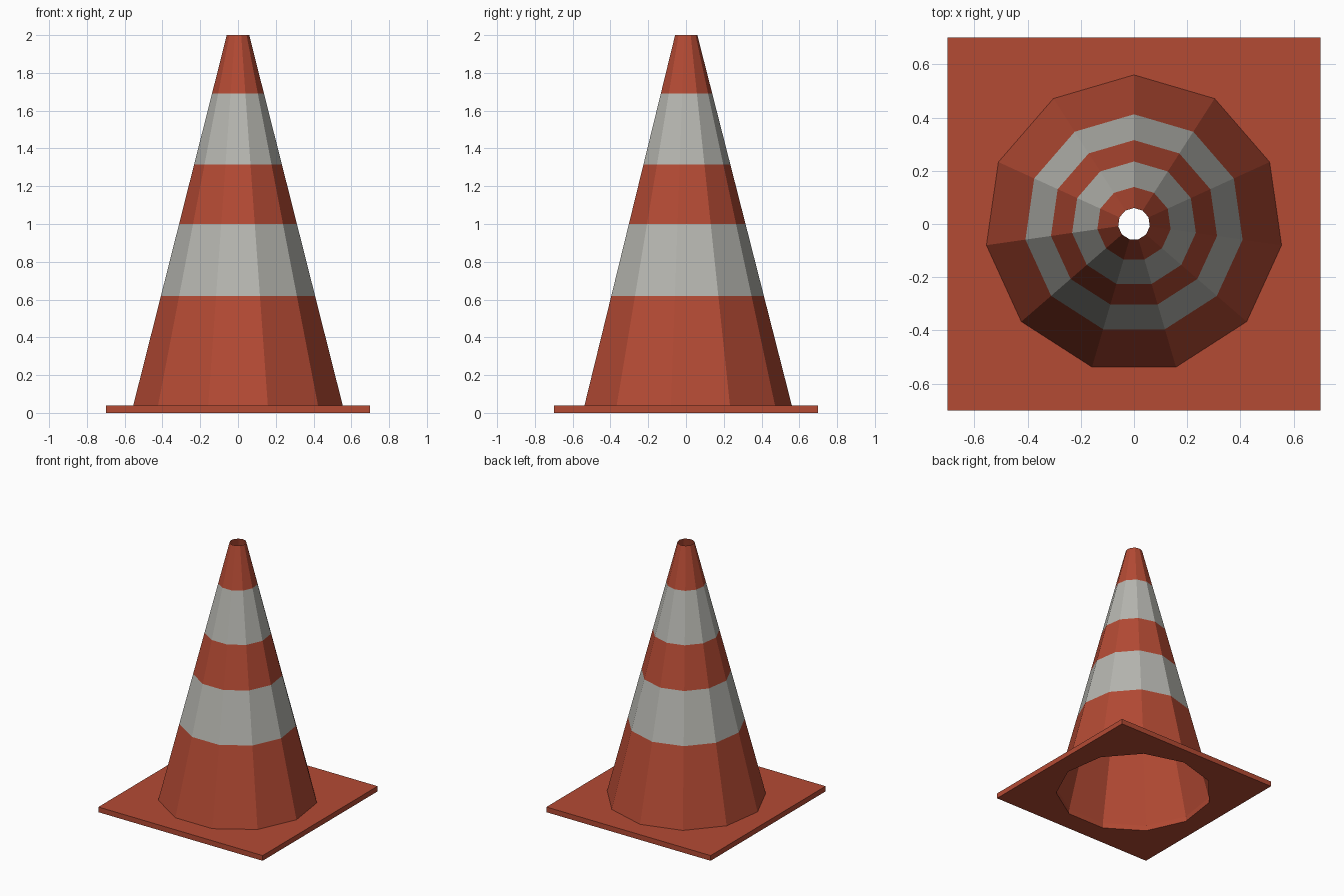
import bpy, bmesh, math

if "Cube" in bpy.data.objects:
    bpy.data.objects.remove(bpy.data.objects["Cube"])

SIDES = 11
FOOT_Z, TOP_Z = 0.04, 2.0
FOOT_R, TOP_R = 0.56, 0.06
HALF = 0.70


def material(name, rgb):
    m = bpy.data.materials.new(name)
    m.diffuse_color = (*rgb, 1.0)
    m.use_nodes = True
    m.node_tree.nodes["Principled BSDF"].inputs["Base Color"].default_value = m.diffuse_color
    return m


orange = material("cone orange", (0.456, 0.069, 0.034))
grey = material("stripe grey", (0.468, 0.468, 0.434))


def ring(bm, r, z):
    # eleven-sided ring with one corner pointing to the back (+y)
    angles = [math.pi / 2 + 2 * math.pi * i / SIDES for i in range(SIDES)]
    return [bm.verts.new((r * math.cos(a), r * math.sin(a), z)) for a in angles]


def bridge(bm, low, high, mat=0):
    n = len(low)
    for i in range(n):
        j = (i + 1) % n
        f = bm.faces.new((low[i], low[j], high[j], high[i]))
        f.material_index = mat


def finish(bm, name, mats):
    mesh = bpy.data.meshes.new(name)
    bm.to_mesh(mesh)
    bm.free()
    for m in mats:
        mesh.materials.append(m)
    obj = bpy.data.objects.new(name, mesh)
    bpy.context.collection.objects.link(obj)
    return obj


# Hollow cone, open at both ends, with alternating colour bands
bm = bmesh.new()
levels = [FOOT_Z, 0.62, 1.0, 1.315, 1.69, TOP_Z]
rings = []
for z in levels:
    t = (z - FOOT_Z) / (TOP_Z - FOOT_Z)
    rings.append(ring(bm, FOOT_R + (TOP_R - FOOT_R) * t, z))
for k in range(len(rings) - 1):
    bridge(bm, rings[k], rings[k + 1], k % 2)
finish(bm, "cone_body", [orange, grey])

# Square base plate with a hole matching the foot of the cone
bm = bmesh.new()
outers, holes = [], []
for z in (0.0, FOOT_Z):
    outer = [bm.verts.new((x * HALF, y * HALF, z))
             for x, y in ((-1, -1), (1, -1), (1, 1), (-1, 1))]
    hole = ring(bm, FOOT_R, z)
    edges = [bm.edges.new((loop[i], loop[(i + 1) % len(loop)]))
             for loop in (outer, hole) for i in range(len(loop))]
    bmesh.ops.triangle_fill(bm, edges=edges, use_beauty=True, normal=(0, 0, 1))
    outers.append(outer)
    holes.append(hole)
bridge(bm, *outers)
bridge(bm, *holes)
bmesh.ops.recalc_face_normals(bm, faces=bm.faces[:])
finish(bm, "base_plate", [orange])
